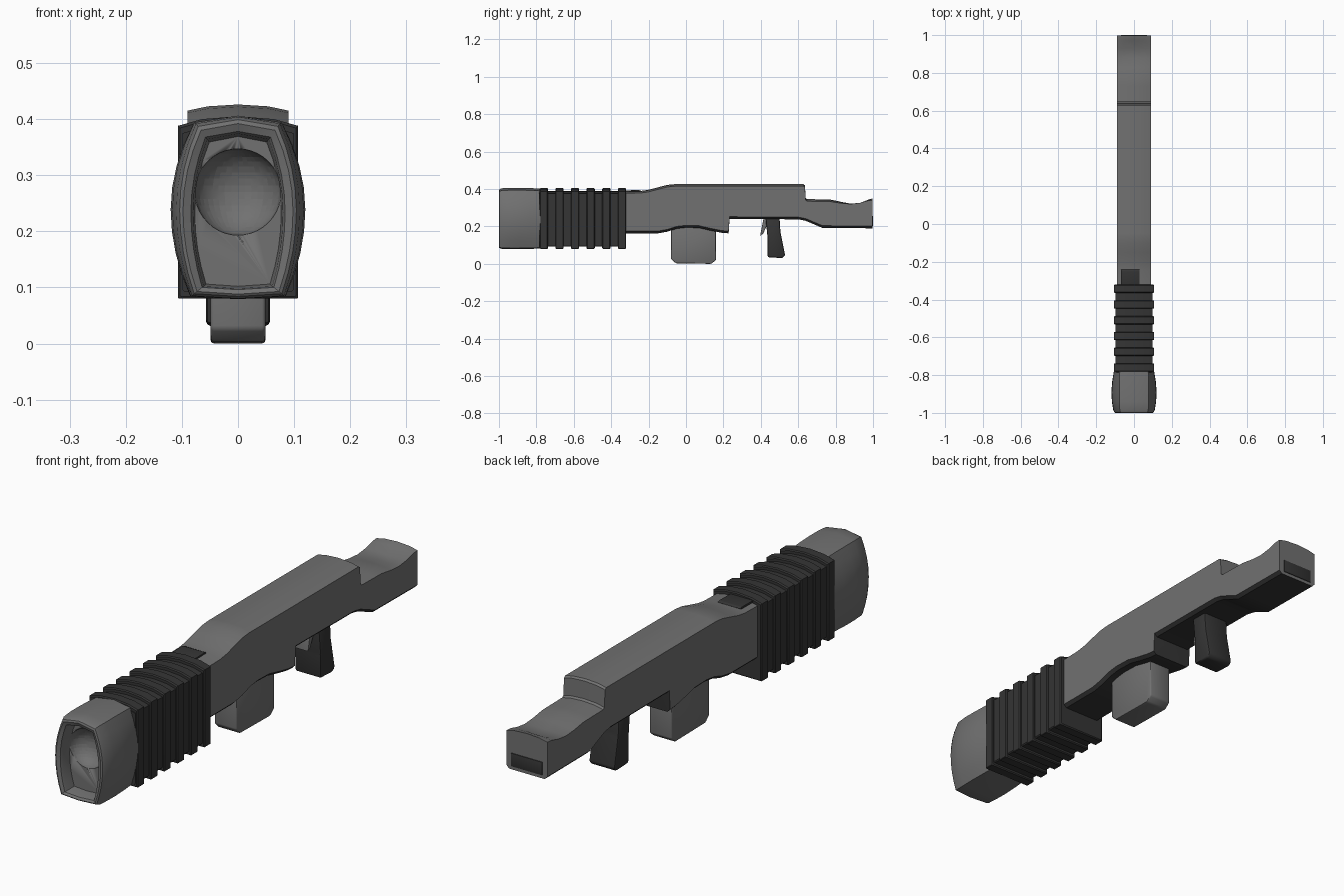
import bpy, bmesh, math

if "Cube" in bpy.data.objects:
    bpy.data.objects.remove(bpy.data.objects["Cube"])


def material(name, v):
    m = bpy.data.materials.new(name)
    m.diffuse_color = (v, v, v, 1)
    m.use_nodes = True
    m.node_tree.nodes["Principled BSDF"].inputs["Base Color"].default_value = m.diffuse_color
    return m


GREY = material("mid grey", 0.165)
DARK = material("charcoal", 0.035)


def finish(name, bm, mats, angle=35):
    bmesh.ops.recalc_face_normals(bm, faces=bm.faces)
    me = bpy.data.meshes.new(name)
    bm.to_mesh(me)
    bm.free()
    for m in mats:
        me.materials.append(m)
    for p in me.polygons:
        p.use_smooth = True
    me.set_sharp_from_angle(angle=math.radians(angle))
    ob = bpy.data.objects.new(name, me)
    bpy.context.collection.objects.link(ob)
    return ob


def loft(name, rings, mats, dark_segments=(), angle=35):
    """Skin a list of equal-length rings and cap both ends."""
    bm = bmesh.new()
    vs = [[bm.verts.new(p) for p in r] for r in rings]
    n = len(rings[0])
    for a, b in zip(vs, vs[1:]):
        for i in range(n):
            j = (i + 1) % n
            f = bm.faces.new((a[i], a[j], b[j], b[i]))
            f.material_index = 1 if i in dark_segments else 0
    bm.faces.new(vs[0])
    bm.faces.new(vs[-1])
    return finish(name, bm, mats, angle)


def section(y, w, b, t, arch=0.011, c=0.012, dip=0):
    """Box section with arched top and chamfered bottom."""
    half = [(w - c, b), (w, b + c), (w, t - arch),
            (0.6 * w, t - arch * 0.3 - dip * 0.6)]
    pts = half + [(0, t - dip)] + [(-x, z) for x, z in reversed(half)]
    return [(x, y, z) for x, z in pts]


def prism(name, profile, w, mat, bevel):
    """Side profile (y, z) extruded across x, with rounded edges."""
    bm = bmesh.new()
    f = bm.faces.new([bm.verts.new((-w, y, z)) for y, z in profile])
    g = bmesh.ops.extrude_face_region(bm, geom=[f])["geom"]
    bmesh.ops.translate(bm, vec=(2 * w, 0, 0),
                        verts=[v for v in g if isinstance(v, bmesh.types.BMVert)])
    bmesh.ops.recalc_face_normals(bm, faces=bm.faces)
    bmesh.ops.bevel(bm, geom=bm.edges[:], offset=bevel, segments=2,
                    profile=0.5, affect='EDGES', clamp_overlap=True)
    return finish(name, bm, [mat], 40)


def lerp(line, y):
    if y <= line[0][0]:
        return line[0][1]
    for (y0, a), (y1, b) in zip(line, line[1:]):
        if y <= y1:
            return a + (b - a) * (y - y0) / (y1 - y0)
    return line[-1][1]


# Main body and shoulder rest: top and bottom side lines, dark underside
top = [(-0.34, 0.388), (-0.24, 0.390), (-0.20, 0.396), (-0.10, 0.422), (-0.06, 0.426),
       (0.628, 0.426), (0.636, 0.420), (0.640, 0.352), (0.648, 0.346), (0.77, 0.344),
       (0.83, 0.335), (0.88, 0.331), (0.93, 0.337), (0.97, 0.348), (0.997, 0.350)]
bottom = [(-0.34, 0.163), (-0.15, 0.163), (-0.10, 0.172), (-0.05, 0.188), (0.0, 0.194),
          (0.07, 0.192), (0.13, 0.178), (0.19, 0.166), (0.228, 0.163), (0.233, 0.240),
          (0.60, 0.238), (0.64, 0.230), (0.73, 0.192), (0.997, 0.190)]
dip = [(0.80, 0), (0.88, 0.010), (0.93, 0.016), (0.997, 0)]
stations = sorted({y for y, _ in top + bottom})
loft("body", [section(y, 0.09, lerp(bottom, y), lerp(top, y), dip=lerp(dip, y))
              for y in stations], [GREY, DARK], dark_segments=(0, 7, 8))

# Dark pads on the butt end and on the top behind the sleeve
prism("butt_pad", [(0.994, 0.203), (1.0, 0.203), (1.0, 0.255), (0.994, 0.255)],
      0.068, DARK, 0.001)
pad = prism("top_pad", [(-0.33, 0.385), (-0.25, 0.386), (-0.24, 0.390),
                        (-0.25, 0.394), (-0.33, 0.393)], 0.05, DARK, 0.001)
pad.location.x = -0.02

# Ribbed sleeve: core and six ribs
loft("sleeve_core", [section(y, 0.099, 0.092, 0.390, 0.015, 0.004)
                     for y in (-0.785, -0.325)], [DARK])
for i in range(6):
    y = -0.782 + i * 0.0835
    rings = [section(y + d, 0.107 - s, 0.080 + s, 0.405 - s, 0.017, 0.002)
             for d, s in ((0, 0.004), (0.004, 0), (0.040, 0), (0.044, 0.004))]
    loft("sleeve_rib_%d" % (i + 1), rings, [DARK])

# Muzzle: bulging shell with a deep recessed front
def outline(y, mid, up, low, z0, z1, drop):
    """Barrel-shaped ring: half widths at middle, top and bottom corners."""
    right = []
    n = 8
    for i in range(n + 1):
        s = i / n * 2 - 1
        end = up if s > 0 else low
        z = z0 + drop * 0.4 + (z1 - drop - z0 - drop * 0.4) * i / n
        right.append((mid - (mid - end) * s * s, z))
    pts = [(0, z0)] + right + [(0, z1)] + [(-x, z) for x, z in reversed(right)]
    return [(x, y, z) for x, z in pts]


muzzle = loft("muzzle", [
    outline(-0.775, 0.106, 0.075, 0.080, 0.082, 0.402, 0.012),
    outline(-0.83, 0.115, 0.077, 0.083, 0.080, 0.405, 0.012),
    outline(-0.89, 0.120, 0.078, 0.085, 0.079, 0.406, 0.012),
    outline(-0.94, 0.117, 0.078, 0.084, 0.079, 0.406, 0.012),
    outline(-0.985, 0.110, 0.075, 0.082, 0.080, 0.404, 0.012),
    outline(-0.997, 0.104, 0.071, 0.078, 0.084, 0.399, 0.012),
    outline(-1.0, 0.098, 0.066, 0.073, 0.088, 0.392, 0.012),
    outline(-0.994, 0.084, 0.058, 0.064, 0.096, 0.378, 0.010),
    outline(-0.985, 0.080, 0.055, 0.061, 0.098, 0.374, 0.010),
    outline(-0.945, 0.077, 0.051, 0.057, 0.102, 0.369, 0.010)], [GREY])

# Round dish sunk into the recess
bpy.ops.mesh.primitive_uv_sphere_add(segments=40, ring_count=20, radius=0.077,
                                     location=(0, -0.947, 0.270))
cutter = bpy.context.object
cutter.name = "dish_cutter"
cutter.scale.y = 0.8
cutter.hide_render = True
cutter.data.materials.append(GREY)
for p in cutter.data.polygons:
    p.use_smooth = True
cut = muzzle.modifiers.new("dish", 'BOOLEAN')
cut.operation = 'DIFFERENCE'
cut.solver = 'EXACT'
cut.object = cutter
bpy.context.view_layer.objects.active = muzzle
bpy.ops.object.modifier_apply(modifier=cut.name)
bpy.data.objects.remove(cutter)

# Magazine
prism("magazine", [(-0.08, 0.21), (-0.08, 0.026), (-0.055, 0.003), (0.135, 0.0),
                   (0.16, 0.020), (0.16, 0.21)], 0.049, GREY, 0.006)

# Grip and trigger
prism("grip", [(0.425, 0.25), (0.437, 0.13), (0.437, 0.035), (0.515, 0.031),
               (0.530, 0.045), (0.505, 0.17), (0.500, 0.25)], 0.057, DARK, 0.008)
prism("trigger", [(0.415, 0.245), (0.396, 0.150), (0.412, 0.160), (0.430, 0.200),
                  (0.445, 0.245)], 0.03, GREY, 0.003)
